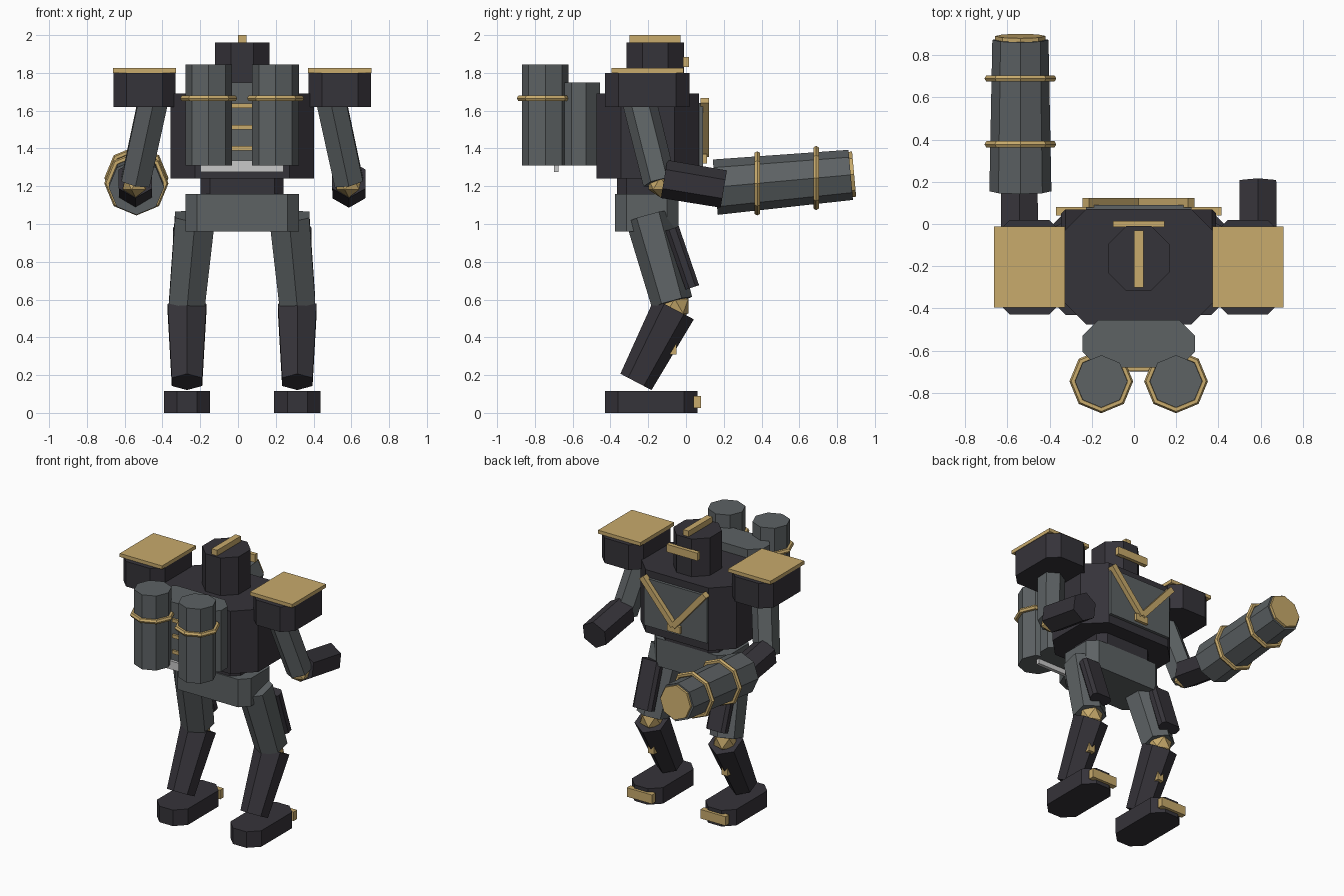
import bpy, bmesh, math
from mathutils import Vector, Euler, Matrix

if "Cube" in bpy.data.objects:
    bpy.data.objects.remove(bpy.data.objects["Cube"], do_unlink=True)

CX = 0.022  # body centre line
SIDES = (("right", -1), ("left", 1))


def make_material(name, rgb):
    m = bpy.data.materials.new(name)
    m.use_nodes = True
    m.diffuse_color = (*rgb, 1)
    m.node_tree.nodes["Principled BSDF"].inputs["Base Color"].default_value = (*rgb, 1)
    return m


DARK = make_material("dark_armour", (0.036, 0.033, 0.041))
GREY = make_material("steel_grey", (0.109, 0.122, 0.127))
GOLD = make_material("brass", (0.58, 0.405, 0.15))
PALE = make_material("pale_grey", (0.58, 0.58, 0.58))


def finish(bm, name, mat):
    bmesh.ops.recalc_face_normals(bm, faces=bm.faces)
    me = bpy.data.meshes.new(name)
    bm.to_mesh(me)
    bm.free()
    me.materials.append(mat)
    ob = bpy.data.objects.new(name, me)
    bpy.context.collection.objects.link(ob)
    return ob


def block(name, mat, centre, size, chamfer=0.0, rot=(0, 0, 0)):
    """Box whose four upright edges may be chamfered."""
    bm = bmesh.new()
    bmesh.ops.create_cube(bm, size=1, matrix=Matrix.Diagonal((*size, 1)))
    if chamfer:
        upright = [e for e in bm.edges
                   if abs(e.verts[0].co.z - e.verts[1].co.z) > size[2] / 2]
        bmesh.ops.bevel(bm, geom=upright, offset=chamfer, segments=1, affect="EDGES")
    bm.transform(Matrix.Translation(centre) @ Euler(rot).to_matrix().to_4x4())
    return finish(bm, name, mat)


def span(name, mat, x, y, z, chamfer=0.0):
    """Box given by its limits on each axis."""
    lim = (x, y, z)
    return block(name, mat, [(a + b) / 2 for a, b in lim], [b - a for a, b in lim], chamfer)


def tube(name, mat, start, end, r1, r2, sides=6):
    """Prism between two points, with a corner in the fore-and-aft plane."""
    start, end = Vector(start), Vector(end)
    d = (end - start).normalized()
    u = (Vector((1, 0, 0)) - d * d.x).normalized()
    w = d.cross(u)
    bm = bmesh.new()
    loops = []
    for p, r in ((start, r1), (end, r2)):
        loops.append([bm.verts.new(p + r * (w * math.cos(a) + u * math.sin(a)))
                      for a in (math.tau * i / sides for i in range(sides))])
    bm.faces.new(loops[0])
    bm.faces.new(loops[1])
    for i in range(sides):
        j = (i + 1) % sides
        bm.faces.new((loops[0][i], loops[0][j], loops[1][j], loops[1][i]))
    return finish(bm, name, mat)


def ring(name, centre, major, minor, tilt=0.0):
    bpy.ops.mesh.primitive_torus_add(location=centre, rotation=(tilt, 0, 0),
                                     major_segments=8, minor_segments=6,
                                     major_radius=major, minor_radius=minor)
    ob = bpy.context.object
    ob.name = name
    ob.data.materials.append(GOLD)


def joint(name, centre, radius):
    bm = bmesh.new()
    bmesh.ops.create_icosphere(bm, subdivisions=1, radius=radius,
                               matrix=Matrix.Translation(centre))
    finish(bm, name, GOLD)


def around(half):
    return (CX - half, CX + half)


# Torso, waist and pelvis
span("torso", DARK, around(0.38), (-0.475, 0.07), (1.24, 1.69), 0.13)
span("waist", DARK, around(0.22), (-0.365, -0.04), (1.16, 1.24), 0.05)
span("pelvis", GREY, around(0.3), (-0.375, -0.04), (0.96, 1.16), 0.06)

# Chest plate with chevron
span("chest_plate", GREY, around(0.25), (0.07, 0.09), (1.30, 1.64))
for side, s in SIDES:
    block(side + "_chevron_bar", GOLD, (CX + s * 0.125, 0.1, 1.51),
          (0.04, 0.045, 0.38), rot=(0, s * math.radians(41), 0))
span("chest_badge", GOLD, around(0.05), (0.08, 0.11), (1.32, 1.37))

# Head
span("head", DARK, around(0.145), (-0.315, -0.01), (1.68, 1.96), 0.085)
span("crest", GOLD, around(0.022), (-0.3, -0.03), (1.96, 2.0))
span("visor", GOLD, around(0.122), (-0.015, 0.015), (1.83, 1.885))

# Backpack with tanks, rungs and lower strip
span("backpack", GREY, around(0.267), (-0.68, -0.455), (1.31, 1.75), 0.075)
span("backpack_strip", PALE, around(0.22), (-0.7, -0.675), (1.275, 1.335))
for i in range(3):
    z = 1.40 + 0.113 * i
    span("rung_%d" % (i + 1), GOLD, around(0.06), (-0.695, -0.675), (z - 0.012, z + 0.012))
for side, s in SIDES:
    x = CX + s * 0.177
    tube(side + "_tank", GREY, (x, -0.745, 1.31), (x, -0.745, 1.845), 0.124, 0.124, 8)
    ring(side + "_tank_ring", (x, -0.745, 1.665), 0.134, 0.017)

for side, s in SIDES:
    # Shoulders
    x = CX + s * 0.517
    span(side + "_shoulder", DARK, (x - 0.165, x + 0.165), (-0.428, 0.018), (1.62, 1.80), 0.07)
    span(side + "_shoulder_plate", GOLD, (x - 0.168, x + 0.168), (-0.395, -0.012), (1.80, 1.825))

    # Arms
    x = CX + s * 0.565
    tube(side + "_upper_arm", GREY, (CX + s * 0.47, -0.25, 1.66), (x, -0.14, 1.22), 0.09, 0.088)
    joint(side + "_elbow", (x, -0.135, 1.215), 0.075)
    tube(side + "_forearm", DARK, (x, -0.116, 1.238), (x, 0.20, 1.185), 0.102, 0.1)

    # Legs
    x = CX + s * 0.292
    tube(side + "_thigh", GREY, (CX + s * 0.25, -0.2, 1.04), (x, -0.074, 0.585), 0.122, 0.11)
    block(side + "_thigh_guard", DARK, (x, -0.02, 0.82), (0.15, 0.075, 0.33), 0.02,
          rot=(math.radians(19), 0, 0))
    joint(side + "_knee", (x, -0.06, 0.565), 0.085)
    tube(side + "_shin", DARK, (x, -0.063, 0.55), (x, -0.265, 0.164), 0.118, 0.093)
    block(side + "_shin_stud", GOLD, (x, -0.068, 0.34), (0.05, 0.035, 0.06))

    # Feet
    span(side + "_foot", DARK, (x - 0.123, x + 0.123), (-0.43, 0.06), (0, 0.115), 0.07)
    span(side + "_toe_cap", GOLD, (x - 0.1, x + 0.1), (0.04, 0.08), (0.025, 0.09))

# Arm cannon
gun_x = CX - 0.56
breech, muzzle = Vector((gun_x, 0.155, 1.195)), Vector((gun_x, 0.872, 1.26))
tube("cannon_barrel", GREY, breech, muzzle, 0.147, 0.133, 8)
tube("cannon_muzzle", GOLD, (gun_x, 0.868, 1.262), (gun_x, 0.89, 1.264), 0.12, 0.12, 8)
for i, t in enumerate((0.31, 0.745)):
    ring("cannon_ring_%d" % (i + 1), breech.lerp(muzzle, t), 0.153, 0.017, math.pi / 2)
